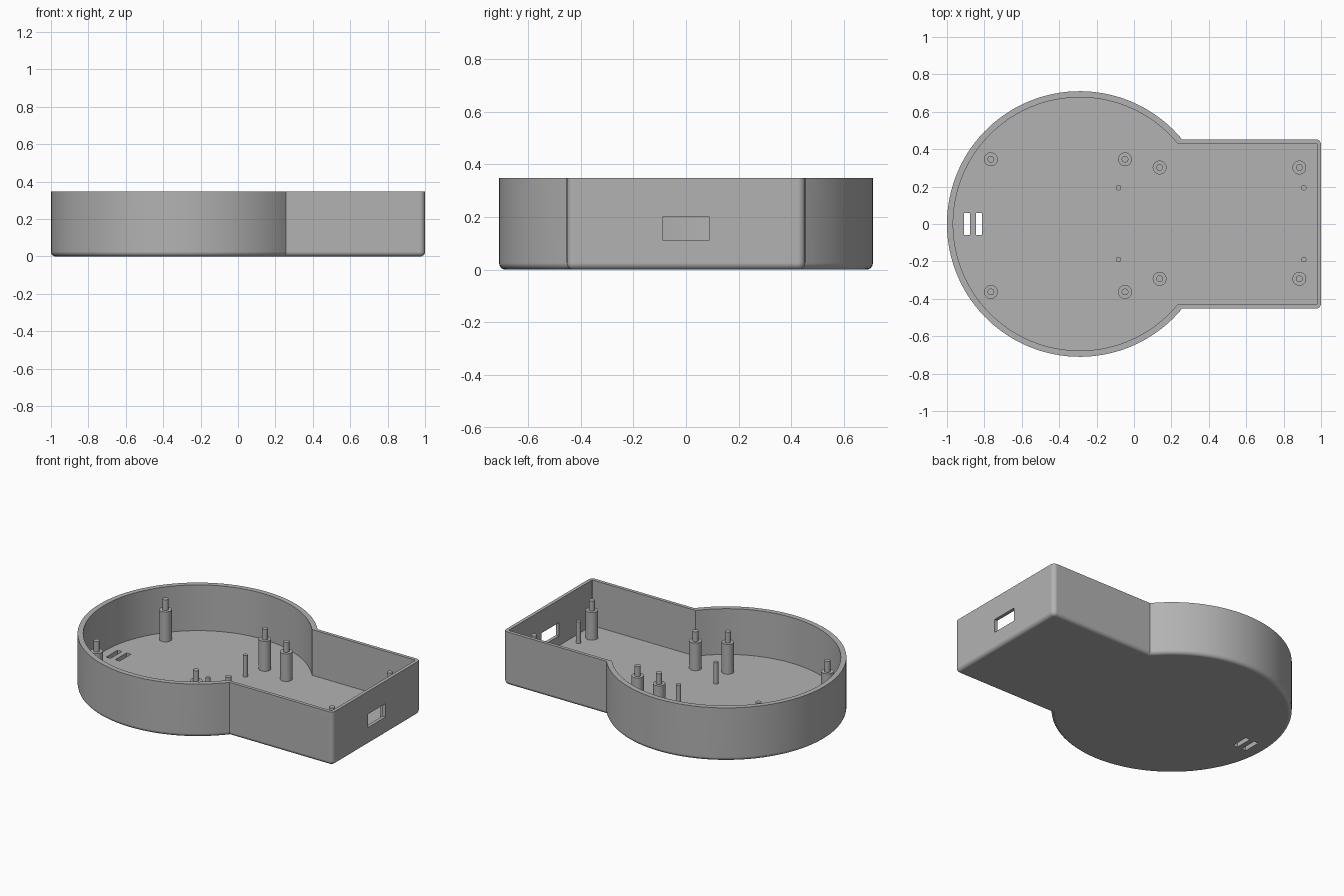
import bpy, bmesh, math
from math import sin, cos, pi

cube = bpy.data.objects.get("Cube")
if cube:
    bpy.data.objects.remove(cube)

HEIGHT, FLOOR = 0.348, 0.05
CENTRE_X, RADIUS = -0.29, 0.71      # round bay
HALF_W, END_X = 0.453, 1.0          # rectangular bay
FILLET = 0.025

grey = bpy.data.materials.new("plain grey")
grey.use_nodes = True
COLOUR = (0.45, 0.45, 0.45, 1)
grey.diffuse_color = COLOUR
grey.node_tree.nodes["Principled BSDF"].inputs["Base Color"].default_value = COLOUR


def make_object(name, bm):
    bmesh.ops.recalc_face_normals(bm, faces=bm.faces)
    mesh = bpy.data.meshes.new(name)
    bm.to_mesh(mesh)
    bm.free()
    mesh.materials.append(grey)
    obj = bpy.data.objects.new(name, mesh)
    bpy.context.collection.objects.link(obj)
    return obj


def activate(obj):
    bpy.ops.object.select_all(action="DESELECT")
    obj.select_set(True)
    bpy.context.view_layer.objects.active = obj


def outline(radius, half_w, end_x, corner):
    """Keyhole plan: big arc joined to a rectangle with rounded far corners."""
    start = math.asin(half_w / radius)
    steps = 96
    pts = []
    for i in range(steps + 1):
        a = start + (2 * pi - 2 * start) * i / steps
        pts.append((CENTRE_X + radius * cos(a), radius * sin(a)))
    for side, first in ((-1, -pi / 2), (1, 0)):
        for i in range(6):
            a = first + pi / 2 * i / 5
            pts.append((end_x - corner + corner * cos(a),
                        side * (half_w - corner) + corner * sin(a)))
    return pts


def loft(bm, rings):
    """Skin a stack of matching rings and cap both ends."""
    rows = [[bm.verts.new((x, y, z)) for x, y in pts] for pts, z in rings]
    for a, b in zip(rows, rows[1:]):
        for i in range(len(a)):
            j = (i + 1) % len(a)
            bm.faces.new((a[i], a[j], b[j], b[i]))
    bm.faces.new(rows[0])
    bm.faces.new(rows[-1])


def circle(x, y, r, n):
    return [(x + r * cos(2 * pi * i / n), y + r * sin(2 * pi * i / n)) for i in range(n)]


# Tray: rounded bottom edge, outer wall, rim, inner wall and floor
rings = []
for i in range(6):
    a = pi / 2 * i / 5
    d = FILLET * (1 - sin(a))
    rings.append((outline(RADIUS - d, HALF_W - d, END_X - d, FILLET + 0.003 - d),
                  FILLET * (1 - cos(a))))
rings.append((outline(RADIUS, HALF_W, END_X, FILLET + 0.003), HEIGHT))
inner = outline(RADIUS - 0.033, HALF_W - 0.022, END_X - 0.022, 0.003)
rings += [(inner, HEIGHT), (inner, FLOOR)]
bm = bmesh.new()
loft(bm, rings)
tray = make_object("tray", bm)


def cut_box(x0, x1, y0, y1, z0, z1):
    bm = bmesh.new()
    loft(bm, [([(x0, y0), (x1, y0), (x1, y1), (x0, y1)], z) for z in (z0, z1)])
    cutter = make_object("cutter", bm)
    cutter.hide_render = True
    mod = tray.modifiers.new("cut", "BOOLEAN")
    mod.operation, mod.solver, mod.object = "DIFFERENCE", "EXACT", cutter
    activate(tray)
    bpy.ops.object.modifier_apply(modifier=mod.name)
    bpy.data.objects.remove(cutter)


# Port window in the end wall and two slots through the floor
cut_box(0.95, 1.05, -0.09, 0.09, 0.113, 0.2)
for x in (-0.894, -0.829):
    cut_box(x - 0.016, x + 0.016, -0.058, 0.058, -0.1, 0.1)

activate(tray)
bpy.ops.object.shade_smooth_by_angle(angle=math.radians(30))
weighted = tray.modifiers.new("even shading", "WEIGHTED_NORMAL")
weighted.keep_sharp = True


def post(name, x, y, steps):
    """Upright pin; steps are (radius, top height) from the floor up."""
    bm = bmesh.new()
    rings, z = [], FLOOR - 0.01
    for r, top in steps:
        ring = circle(x, y, r, 32)
        rings += [(ring, z), (ring, top)]
        z = top
    loft(bm, rings)
    obj = make_object(name, bm)
    activate(obj)
    bpy.ops.object.shade_smooth_by_angle(angle=math.radians(30))


# Stepped mounting posts and thin support pins
TALL = ((0.037, 0.245), (0.018, 0.315))
SHORT = ((0.037, 0.23), (0.018, 0.295))
PIN = ((0.0145, 0.19),)
for name, xs, ys, steps in (
        ("round_bay_post", (-0.765, -0.048), (0.346, -0.363), TALL),
        ("square_bay_post", (0.137, 0.884), (0.302, -0.293), SHORT),
        ("support_pin", (-0.083, 0.908), (0.194, -0.19), PIN)):
    for x in xs:
        for y in ys:
            post(name, x, y, steps)
